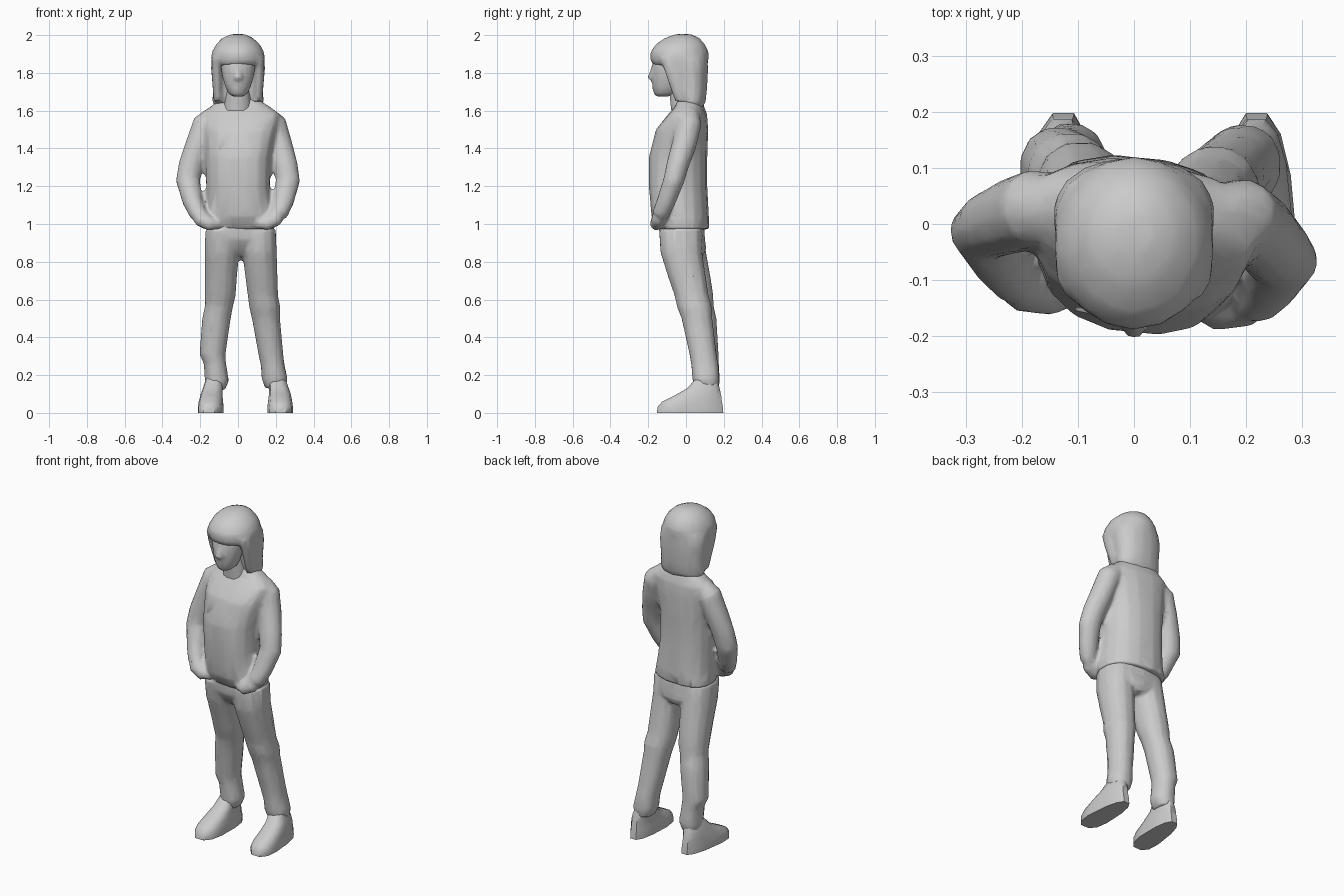
import bpy, bmesh, math
from mathutils import Vector


def loft(name, rings, sides=12, power=2.0, follow=False, shear=0.0, taper=0.0, twist=0.0, angle=50):
    """Skin rings (x, y, z, rx, ry); follow=True turns rings square to the path."""
    bm = bmesh.new()
    pts = [Vector(r[:3]) for r in rings]
    loops = []
    for i, (x, y, z, rx, ry) in enumerate(rings):
        n = Vector((0, 0, 1))
        if follow:
            n = (pts[max(i - 1, 0)] - pts[min(i + 1, len(pts) - 1)]).normalized()
        v = n.cross(Vector((1, 0, 0))).normalized()
        u = v.cross(n)
        loop = []
        for k in range(sides):
            a = 2 * math.pi * (k + 0.5) / sides
            c = math.copysign(abs(math.cos(a)) ** (2 / power), math.cos(a))
            s = math.copysign(abs(math.sin(a)) ** (2 / power), math.sin(a))
            p = pts[i] + u * (c * rx * (1 - taper * s)) + v * (s * ry)
            p.x += shear * (p.y - 0.02)
            p.y += twist * p.x
            loop.append(bm.verts.new(p))
        loops.append(loop)
    for a, b in zip(loops, loops[1:]):
        for k in range(sides):
            j = (k + 1) % sides
            bm.faces.new((a[k], a[j], b[j], b[k]))
    bm.faces.new(loops[0])
    bm.faces.new(loops[-1])
    bmesh.ops.recalc_face_normals(bm, faces=bm.faces)
    me = bpy.data.meshes.new(name)
    bm.to_mesh(me)
    bm.free()
    ob = bpy.data.objects.new(name, me)
    bpy.context.collection.objects.link(ob)
    smooth(ob, angle)
    return ob


def smooth(ob, angle):
    bpy.ops.object.select_all(action='DESELECT')
    ob.select_set(True)
    bpy.context.view_layer.objects.active = ob
    bpy.ops.object.shade_smooth_by_angle(angle=math.radians(angle))


def fuse(name, parts, rounds=3):
    """Melt overlapping parts into one soft low-poly skin."""
    bpy.ops.object.select_all(action='DESELECT')
    for p in parts:
        p.select_set(True)
    ob = bpy.context.view_layer.objects.active = parts[0]
    bpy.ops.object.join()
    ob.name = name
    rm = ob.modifiers.new("skin", 'REMESH')
    rm.mode, rm.voxel_size = 'VOXEL', 0.011
    sm = ob.modifiers.new("soften", 'SMOOTH')
    sm.factor, sm.iterations = 0.5, rounds
    de = ob.modifiers.new("simplify", 'DECIMATE')
    de.ratio = 0.12
    for m in list(ob.modifiers):
        bpy.ops.object.modifier_apply(modifier=m.name)
    smooth(ob, 60)
    return ob


# Sweater body, with a loose hem
sweater = [loft("body", [
    (.01, -.01, .972, .19, .132), (.01, -.03, 1.04, .18, .15),
    (0, -.042, 1.2, .17, .153), (0, -.042, 1.35, .175, .153),
    (.01, -.02, 1.5, .195, .136), (.018, .01, 1.58, .205, .1),
    (.012, .02, 1.62, .16, .075), (0, .02, 1.67, .09, .06)], sides=16, power=2.4, twist=-.1)]

# Sleeves bent at the elbow, hands tucked into the pockets
sweater.append(loft("left_sleeve", [
    (-.13, .03, 1.575, .05, .05), (-.175, .028, 1.53, .066, .07),
    (-.215, .015, 1.42, .064, .068), (-.25, .0, 1.31, .066, .06),
    (-.265, -.012, 1.23, .065, .056), (-.24, -.06, 1.12, .054, .052),
    (-.21, -.1, 1.05, .046, .046)], follow=True))
sweater.append(loft("right_sleeve", [
    (.15, .025, 1.575, .05, .05), (.19, .015, 1.53, .068, .068),
    (.222, -.01, 1.42, .066, .066), (.25, -.045, 1.31, .067, .06),
    (.264, -.065, 1.23, .065, .056), (.24, -.105, 1.12, .056, .05),
    (.215, -.135, 1.05, .048, .046)], follow=True))
for s, dy in ((-1, 0), (1, -.028)):
    sweater.append(loft("hand", [
        (s * .22, -.092 + dy, 1.075, .044, .04), (s * .19, -.118 + dy, 1.025, .046, .04),
        (s * .145, -.13 + dy, 1.0, .038, .034), (s * .1, -.122 + dy, .995, .024, .022)],
        sides=10, follow=True))
fuse("sweater", sweater, 2)

# Hips and trouser legs, with folds at knee and ankle
hips = loft("hips", [
    (.012, -.025, 1.03, .165, .12), (.012, -.02, .92, .18, .12),
    (.012, -.002, .87, .14, .11), (.012, .01, .83, .07, .08)], sides=14, power=2.4)
left = loft("left_leg", [
    (-.085, -.025, .97, .09, .115), (-.085, -.005, .85, .094, .114),
    (-.09, .03, .72, .086, .102), (-.094, .055, .62, .083, .092),
    (-.1, .065, .57, .076, .082), (-.114, .08, .5, .077, .083),
    (-.135, .1, .31, .07, .074), (-.122, .105, .26, .06, .07),
    (-.112, .11, .17, .065, .071), (-.12, .11, .12, .052, .062)], power=2.2)
right = loft("right_leg", [
    (.108, -.03, .97, .094, .115), (.114, -.025, .85, .093, .113),
    (.124, .005, .72, .087, .102), (.132, .03, .62, .082, .092),
    (.142, .045, .56, .084, .094), (.148, .058, .5, .076, .083),
    (.174, .09, .31, .067, .073), (.184, .1, .25, .064, .073),
    (.194, .105, .18, .07, .073), (.198, .11, .13, .055, .063)], power=2.2)
fuse("trousers", [hips, left, right], 2)

# Shoes, slightly toed out
for name, x, turn in (("left_shoe", -.14, .08), ("right_shoe", .222, -.02)):
    loft(name, [
        (x, .022, 0, .064, .18), (x, .022, .03, .065, .178),
        (x, .032, .06, .061, .162), (x, .065, .095, .056, .124),
        (x * .98, .092, .13, .05, .088), (x * .92, .11, .19, .042, .052)],
        power=2.7, shear=turn, taper=.2, angle=45)

# Neck, face and nose
loft("neck", [(0, -.01, 1.6, .08, .07), (0, -.035, 1.74, .055, .06)])
face = loft("face", [
    (0, -.125, 1.675, .028, .032), (0, -.105, 1.69, .052, .065),
    (0, -.1, 1.725, .068, .079), (0, -.095, 1.78, .085, .088),
    (0, -.09, 1.83, .092, .09), (0, -.085, 1.88, .092, .09)], sides=14)
nose = loft("nose", [
    (0, -.165, 1.758, .024, .022), (0, -.184, 1.775, .024, .024),
    (0, -.176, 1.8, .017, .02), (0, -.165, 1.84, .012, .016)], sides=8)
fuse("face", [face, nose], 1)

# Hair: fringe and crown above, long back and sides below
hair = [loft("crown", [
    (0, -.033, 1.84, .132, .142), (0, -.034, 1.87, .144, .154),
    (0, -.034, 1.91, .14, .154), (0, -.03, 1.95, .118, .132),
    (-.002, -.02, 1.985, .082, .092), (0, -.015, 2.005, .035, .04)], sides=18)]
hair.append(loft("back_hair", [
    (0, .035, 1.615, .122, .055), (0, .03, 1.65, .138, .075),
    (0, .028, 1.7, .134, .083), (0, .025, 1.76, .139, .09),
    (0, .016, 1.82, .145, .102), (0, .0, 1.88, .142, .115)], sides=16, power=2.2))
for s in (-1, 1):
    hair.append(loft("side_lock", [
        (s * .105, -.015, 1.65, .026, .045), (s * .108, -.035, 1.72, .027, .05),
        (s * .112, -.055, 1.8, .03, .058), (s * .105, -.075, 1.88, .036, .065)], sides=8))
fuse("hair", hair, 3)
